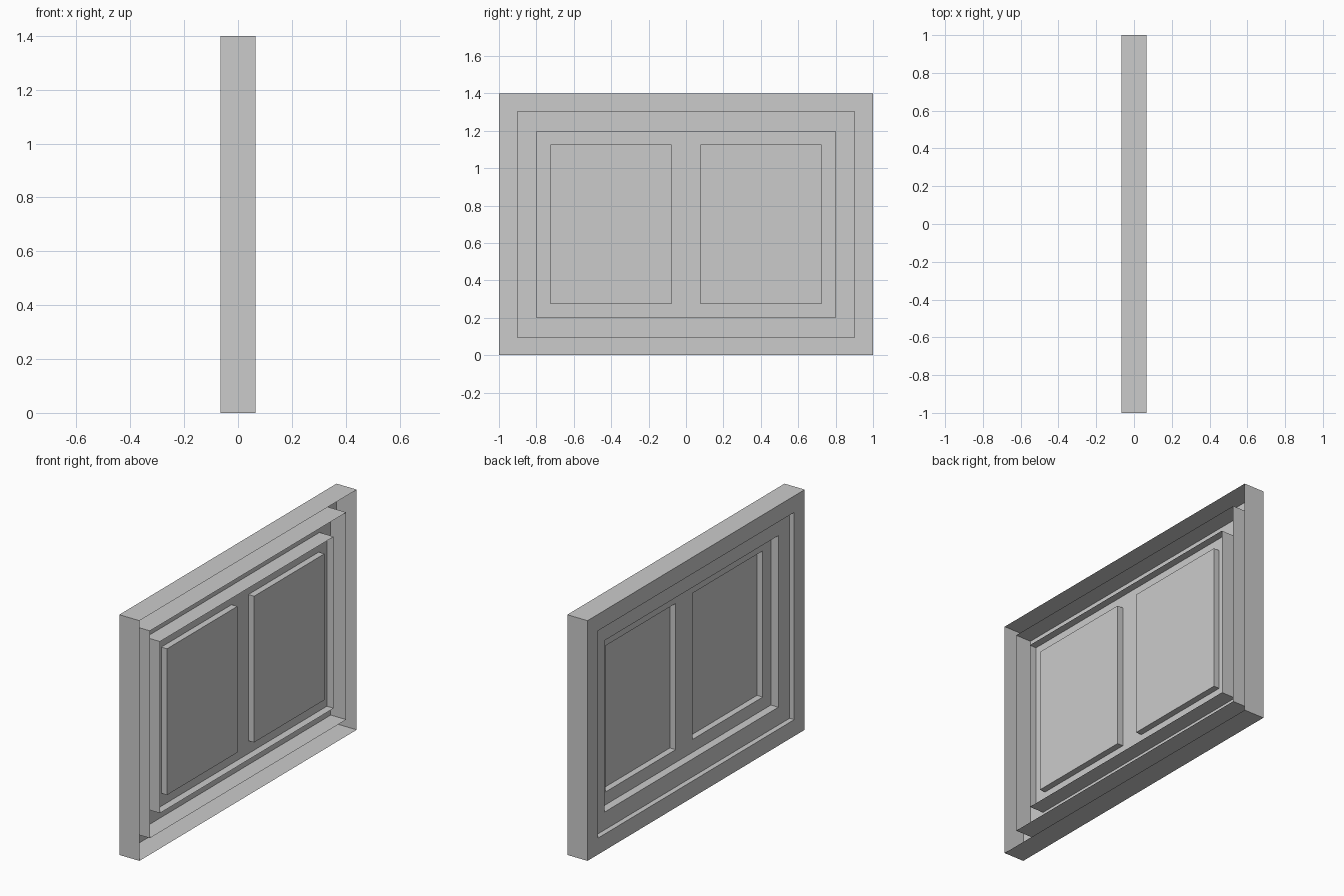
import bpy
import bmesh

if "Cube" in bpy.data.objects:
    bpy.data.objects.remove(bpy.data.objects["Cube"])

H = 1.4          # window height
BACK = 0.065     # open rear side
FRONT = -0.065   # finished side faces -x


def rect(y0, y1, z0, z1, x):
    return [(x, y0, z0), (x, y1, z0), (x, y1, z1), (x, y0, z1)]


def inset_rect(d, x):
    return rect(-1 + d, 1 - d, d, H - d, x)


def bridge_rects(bm, rects, cap=False):
    """Join successive rectangles with quads, finished side towards -x."""
    loops = [[bm.verts.new(p) for p in r] for r in rects]
    for a, b in zip(loops, loops[1:]):
        for i in range(4):
            j = (i + 1) % 4
            bm.faces.new((a[j], a[i], b[i], b[j]))
    if cap:
        bm.faces.new(loops[-1][::-1])


def finish(bm, name):
    bmesh.ops.remove_doubles(bm, verts=bm.verts[:], dist=1e-5)
    mesh = bpy.data.meshes.new(name)
    bm.to_mesh(mesh)
    bm.free()
    obj = bpy.data.objects.new(name, mesh)
    bpy.context.collection.objects.link(obj)


# Outer frame: open-backed channel
bm = bmesh.new()
bridge_rects(bm, [inset_rect(0, BACK), inset_rect(0, FRONT),
                  inset_rect(0.096, FRONT), inset_rect(0.096, BACK)])
finish(bm, "outer_frame")

# Inner frame: set-back ring with a rearward lip
bm = bmesh.new()
bridge_rects(bm, [inset_rect(0.096, -0.035), inset_rect(0.2, -0.035),
                  inset_rect(0.2, 0.057)])
finish(bm, "inner_frame")

# Sash: flat sheet with two pane openings
SASH, PANE = 0.013, 0.05
ys = [-0.8, -0.725, -0.077, 0.077, 0.725, 0.8]
zs = [0.2, 0.275, 1.127, 1.2]
bm = bmesh.new()
for i in range(5):
    for k in range(3):
        cell = (ys[i], ys[i + 1], zs[k], zs[k + 1])
        if k == 1 and i in (1, 3):
            # Recessed pane with its side walls
            bridge_rects(bm, [rect(*cell, SASH), rect(*cell, PANE)], cap=True)
        else:
            bm.faces.new([bm.verts.new(p) for p in rect(*cell, SASH)[::-1]])
bmesh.ops.remove_doubles(bm, verts=bm.verts[:], dist=1e-5)
bmesh.ops.dissolve_limit(bm, angle_limit=0.01, verts=bm.verts[:], edges=bm.edges[:])
finish(bm, "sash_and_panes")
